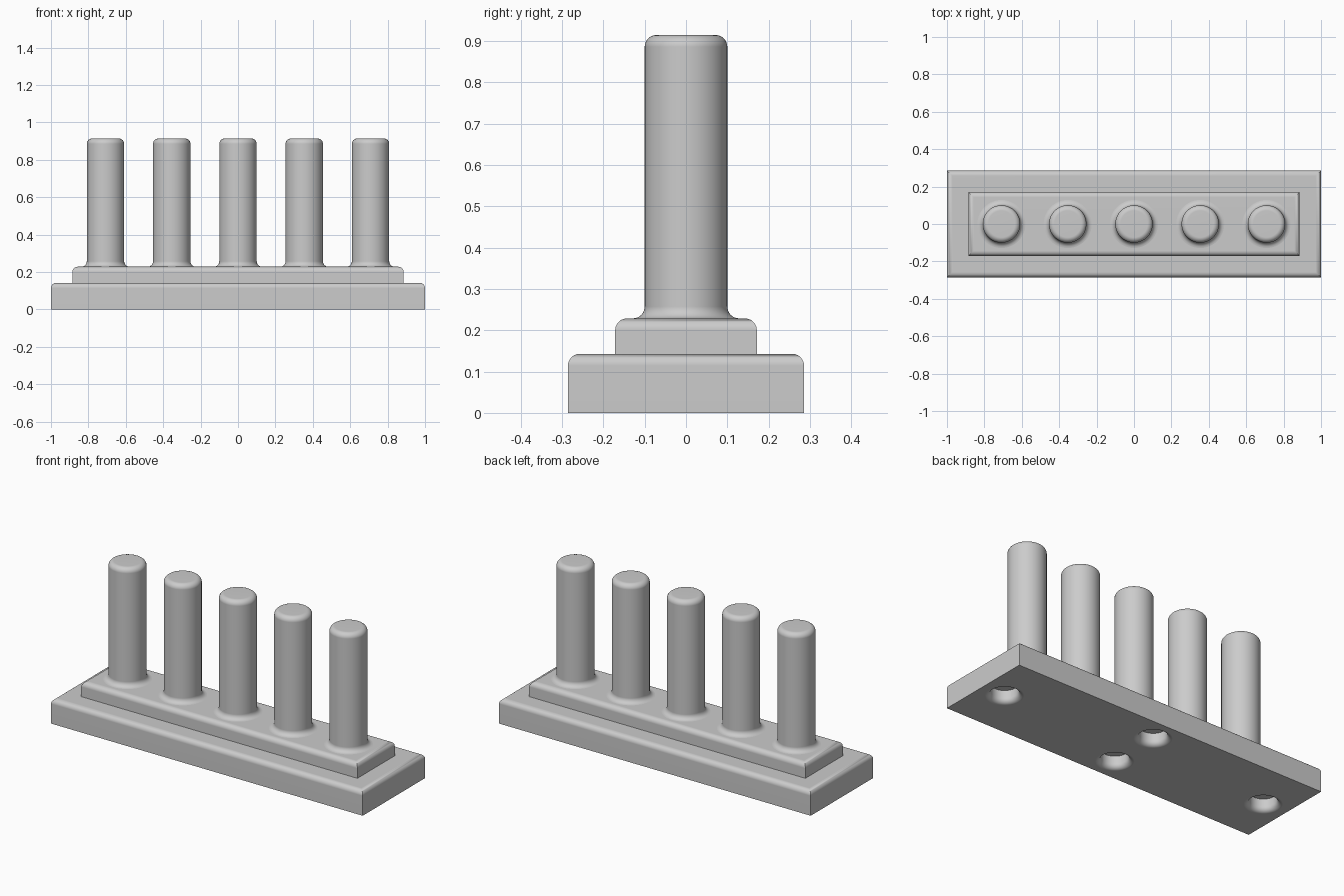
import bpy, bmesh
from math import sin, cos, pi, radians
from mathutils import Matrix

U = 1 / 35          # design unit, also the fillet radius
STEPS = 6           # segments per fillet

if "Cube" in bpy.data.objects:
    bpy.data.objects.remove(bpy.data.objects["Cube"])

grey = bpy.data.materials.new("plain grey")
grey.use_nodes = True
grey.diffuse_color = (0.6, 0.6, 0.6, 1)
grey.node_tree.nodes["Principled BSDF"].inputs["Base Color"].default_value = grey.diffuse_color


def make_object(name, bm):
    bmesh.ops.recalc_face_normals(bm, faces=bm.faces[:])
    mesh = bpy.data.meshes.new(name)
    bm.to_mesh(mesh)
    bm.free()
    mesh.materials.append(grey)
    obj = bpy.data.objects.new(name, mesh)
    bpy.context.collection.objects.link(obj)
    return obj


def select(obj):
    bpy.ops.object.select_all(action='DESELECT')
    obj.select_set(True)
    bpy.context.view_layer.objects.active = obj


def smooth(obj):
    select(obj)
    bpy.ops.object.shade_smooth_by_angle(angle=radians(35))
    weighted = obj.modifiers.new("flat faces", 'WEIGHTED_NORMAL')
    weighted.keep_sharp = True


def slab(name, length, depth, bottom, top):
    """Box with rounded top edges and sharp vertical corners."""
    bm = bmesh.new()
    bmesh.ops.create_cube(bm, size=1)
    bmesh.ops.scale(bm, vec=(length, depth, top - bottom), verts=bm.verts)
    bmesh.ops.translate(bm, vec=(0, 0, (top + bottom) / 2), verts=bm.verts)
    rim = [e for e in bm.edges if all(v.co.z > top - U / 10 for v in e.verts)]
    bmesh.ops.bevel(bm, geom=rim, offset=U, segments=STEPS, profile=0.5, affect='EDGES')
    return make_object(name, bm)


def arc(r, z, start, end):
    """Fillet points around the centre (r, z), angles in quarter turns."""
    angles = [(start + (end - start) * i / STEPS) * pi / 2 for i in range(STEPS + 1)]
    return [(r + U * cos(a), z + U * sin(a)) for a in angles]


def lathe(name, profile, x, y):
    bm = bmesh.new()
    verts = [bm.verts.new((r, 0, z)) for r, z in profile]
    edges = [bm.edges.new(pair) for pair in zip(verts, verts[1:])]
    bmesh.ops.spin(bm, geom=verts + edges, cent=(0, 0, 0), axis=(0, 0, 1),
                   angle=2 * pi, steps=64)
    bmesh.ops.remove_doubles(bm, verts=bm.verts[:], dist=1e-5)
    bm.transform(Matrix.Translation((x, y, 0)))
    return make_object(name, bm)


# Stepped base
base = slab("base", 70 * U, 20 * U, 0, 5 * U)
step = slab("raised_step", 62 * U, 12 * U, 4 * U, 8 * U)

# Blind holes with flared rims under the base
hole_profile = ([(0, -U), (3.5 * U, -U)] + arc(3.5 * U, U, 3, 2)
                + [(2.5 * U, 2.5 * U), (0, 2.5 * U)])
for x, y in ((30, 0), (-30, 0), (0, 5.3), (0, -5.3)):
    cutter = lathe("hole_cutter", hole_profile, x * U, y * U)
    cutter.hide_render = True
    cut = base.modifiers.new("hole", 'BOOLEAN')
    cut.object = cutter
    cut.operation = 'DIFFERENCE'
    cut.solver = 'EXACT'
    select(base)
    bpy.ops.object.modifier_apply(modifier=cut.name)
    bpy.data.objects.remove(cutter)

smooth(base)
smooth(step)

# Row of pegs: filleted foot, straight shaft, rounded top
peg_profile = ([(0, 7.8 * U), (4.5 * U, 7.8 * U)] + arc(4.5 * U, 9 * U, 3, 2)
               + arc(2.5 * U, 31 * U, 0, 1) + [(0, 32 * U)])
for i in range(5):
    smooth(lathe(f"peg_{i + 1}", peg_profile, (i - 2) * 12.4 * U, 0))
